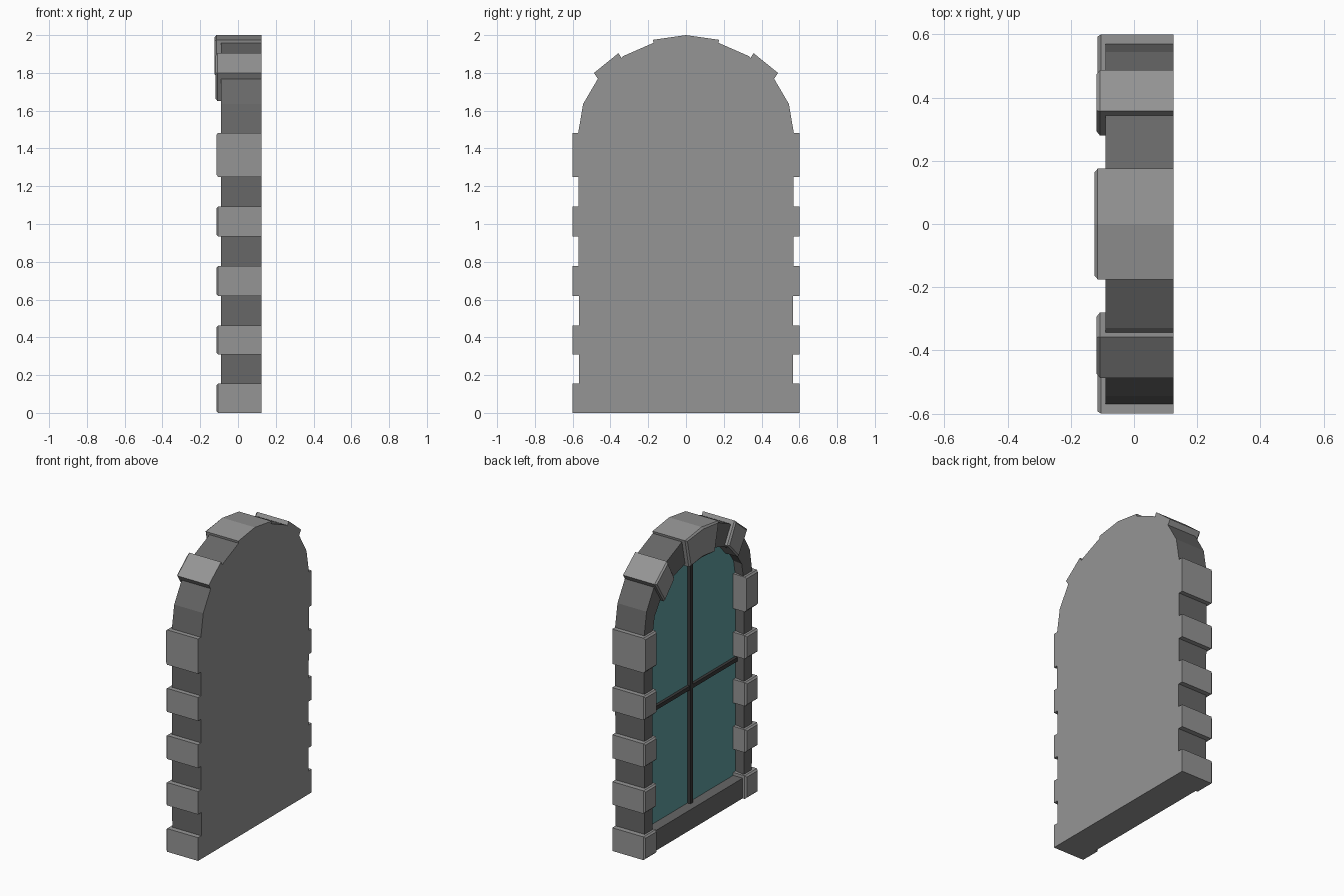
import bpy, bmesh
from mathutils import Vector

if "Cube" in bpy.data.objects:
    bpy.data.objects.remove(bpy.data.objects["Cube"])

BACK = 0.125          # flat rear plane of the whole window
GLASS_X = -0.02       # face of the glazing


def material(name, rgb):
    m = bpy.data.materials.new(name)
    m.diffuse_color = (*rgb, 1)
    m.use_nodes = True
    m.node_tree.nodes["Principled BSDF"].inputs["Base Color"].default_value = m.diffuse_color
    return m


LIGHT = material("light_stone", (0.30, 0.30, 0.30))
DARK = material("dark_stone", (0.136, 0.136, 0.136))
GLASS = material("teal_glass", (0.114, 0.34, 0.35))
IRON = material("dark_iron", (0.04, 0.04, 0.04))


def finish(name, bm, *mats):
    bmesh.ops.recalc_face_normals(bm, faces=bm.faces)
    me = bpy.data.meshes.new(name)
    for m in mats:
        me.materials.append(m)
    # second material goes on rear and bottom faces
    if len(mats) > 1:
        for f in bm.faces:
            f.normal_update()
            if f.normal.x > 0.9 or f.normal.z < -0.9 and f.calc_center_median().z < 0.01:
                f.material_index = 1
    bm.to_mesh(me)
    bm.free()
    ob = bpy.data.objects.new(name, me)
    bpy.context.collection.objects.link(ob)
    return ob


def loft(name, rings, *mats):
    """Skin a list of (x, yz-profile) rings and cap both ends."""
    bm = bmesh.new()
    loops = [[bm.verts.new((x, y, z)) for y, z in pts] for x, pts in rings]
    for a, b in zip(loops, loops[1:]):
        for i in range(len(a)):
            j = (i + 1) % len(a)
            bm.faces.new((a[i], a[j], b[j], b[i]))
    bm.faces.new(loops[0])
    bm.faces.new(loops[-1][::-1])
    return finish(name, bm, *mats)


def mirrored(half):
    """Close a half profile that ends on the centre line."""
    return half + [(-y, z) for y, z in reversed(half[:-1])]


def block(name, pts, front, side=1, chamfer=0.01):
    """Stone block with a chamfered front face."""
    pts = [(y * side, z) for y, z in pts]
    c = sum((Vector(p) for p in pts), Vector((0, 0))) / len(pts)
    small = [tuple(Vector(p) + (c - Vector(p)).normalized() * chamfer * 1.3) for p in pts]
    return loft(name, [(BACK, pts), (front + chamfer, pts), (front, small)], LIGHT)


def bar(name, x0, x1, y, z0, z1):
    pts = [(-y, z0), (y, z0), (y, z1), (-y, z1)]
    return loft(name, [(x1, pts), (x0, pts)], IRON)


# Arched surround with sill and a recess for the glazing
outer = mirrored([(0.565, 0), (0.571, 1.48), (0.545, 1.635), (0.46, 1.78),
                  (0.33, 1.89), (0.17, 1.96), (0, 1.985)])
inner = mirrored([(0.482, 0.135), (0.482, 1.45), (0.46, 1.57), (0.385, 1.68),
                  (0.27, 1.76), (0.14, 1.80), (0, 1.81)])
deep = [(y * 1.03, z) for y, z in inner]
loft("stone_surround", [(BACK, outer), (-0.09, outer), (-0.09, inner),
                        (GLASS_X + 0.006, deep)], DARK, LIGHT)

# Glass pane and crossing bars
loft("glass_pane", [(GLASS_X + 0.007, deep), (GLASS_X, deep)], GLASS)
bar("vertical_bar", -0.042, GLASS_X + 0.003, 0.014, 0.13, 1.805)
bar("horizontal_bar", -0.04, GLASS_X + 0.003, 0.488, 0.897, 0.923)

# Projecting side blocks and arch blocks, both sides
for side, label in ((1, "left"), (-1, "right")):
    for i, (z0, z1) in enumerate([(0, 0.155), (0.31, 0.463), (0.62, 0.777),
                                  (0.935, 1.092), (1.25, 1.483)]):
        block(f"side_block_{label}_{i + 1}",
              [(0.47, z0), (0.6, z0), (0.6, z1), (0.47, z1)], -0.115, side)
    block(f"arch_block_{label}",
          [(0.39, 1.65), (0.487, 1.80), (0.357, 1.905), (0.28, 1.765)], -0.118, side)

# Keystone
block("keystone", [(-0.135, 1.785), (0, 1.797), (0.135, 1.785), (0.175, 1.975),
                   (0, 2.0), (-0.175, 1.975)], -0.125)
